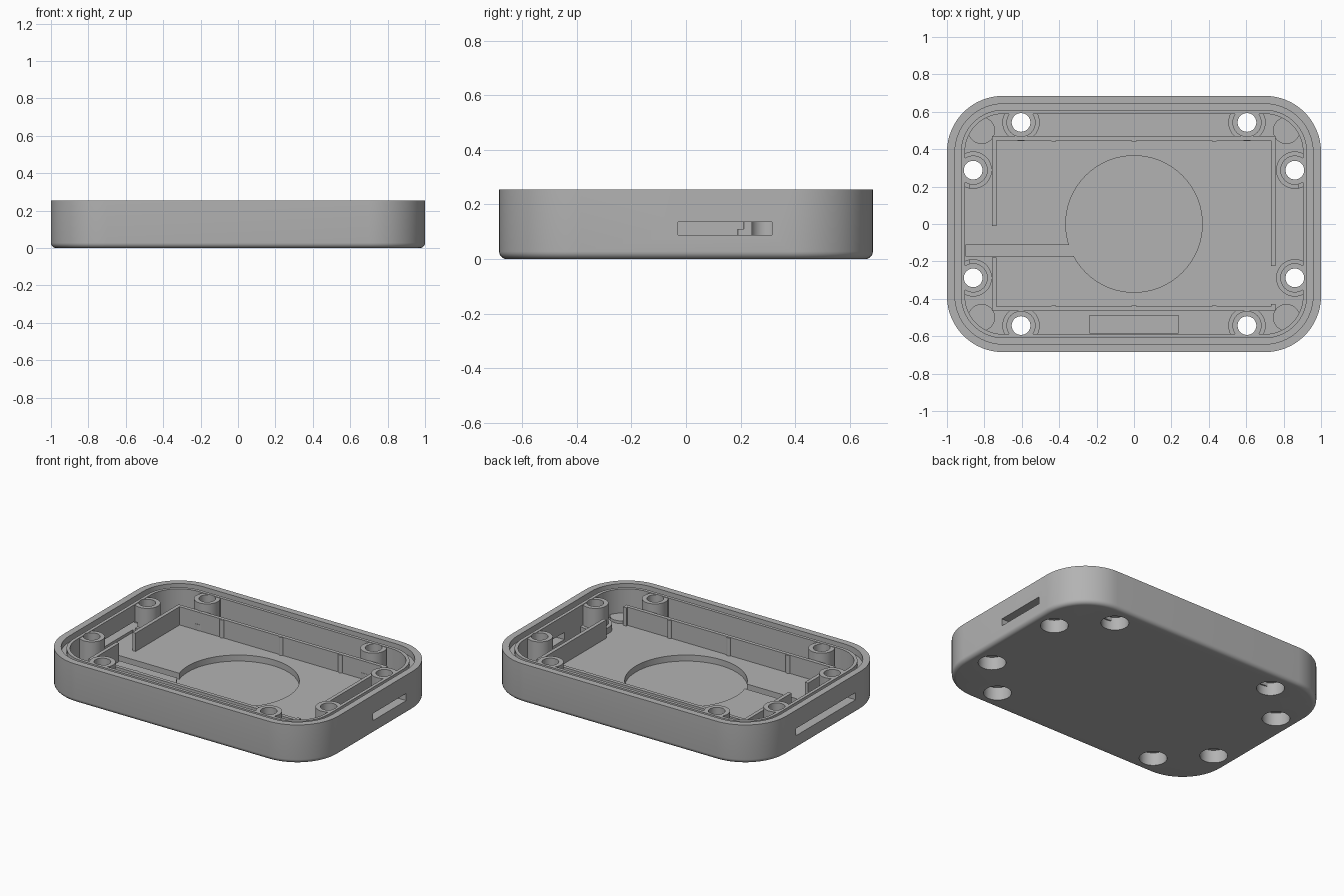
import bpy, bmesh
from math import sin, cos, pi

if "Cube" in bpy.data.objects:
    bpy.data.objects.remove(bpy.data.objects["Cube"])

HX, HY, R = 1.0, 0.685, 0.3
RIM, LIP, FLOOR, THIN = 0.255, 0.245, 0.07, 0.03

grey = bpy.data.materials.new("matte grey")
grey.use_nodes = True
colour = (0.45, 0.45, 0.45, 1)
grey.diffuse_color = colour
grey.node_tree.nodes["Principled BSDF"].inputs["Base Color"].default_value = colour


def finish(name, bm):
    bmesh.ops.recalc_face_normals(bm, faces=bm.faces)
    mesh = bpy.data.meshes.new(name)
    bm.to_mesh(mesh)
    bm.free()
    mesh.materials.append(grey)
    obj = bpy.data.objects.new(name, mesh)
    bpy.context.scene.collection.objects.link(obj)
    return obj


def rounded_loft(name, profile, closed=False, steps=16):
    """Loft rounded rectangles through (inset, z) points."""
    bm = bmesh.new()
    rings = []
    for inset, z in profile:
        ring = []
        for k, (sx, sy) in enumerate([(1, 1), (-1, 1), (-1, -1), (1, -1)]):
            for i in range(steps + 1):
                a = (k + i / steps) * pi / 2
                ring.append(bm.verts.new((sx * (HX - R) + (R - inset) * cos(a),
                                          sy * (HY - R) + (R - inset) * sin(a), z)))
        rings.append(ring)
    pairs = list(zip(rings, rings[1:]))
    if closed:
        pairs.append((rings[-1], rings[0]))
    else:
        bm.faces.new(rings[0])
        bm.faces.new(rings[-1])
    n = len(rings[0])
    for a, b in pairs:
        for i in range(n):
            j = (i + 1) % n
            bm.faces.new((a[i], a[j], b[j], b[i]))
    return finish(name, bm)


def add_box(bm, x0, x1, y0, y1, z0, z1):
    verts = bmesh.ops.create_cube(bm, size=1)["verts"]
    for v in verts:
        v.co = (x1 if v.co.x > 0 else x0, y1 if v.co.y > 0 else y0, z1 if v.co.z > 0 else z0)


def add_cylinder(bm, x, y, r, z0, z1, n=48):
    made = bmesh.ops.create_cone(bm, cap_ends=True, segments=n, radius1=r, radius2=r, depth=z1 - z0)
    bmesh.ops.translate(bm, verts=made["verts"], vec=(x, y, (z0 + z1) / 2))


def solid(name, adder, *args):
    bm = bmesh.new()
    adder(bm, *args)
    return finish(name, bm)


def combine(target, tool, operation):
    mod = target.modifiers.new("combine", "BOOLEAN")
    mod.operation, mod.solver, mod.object = operation, "EXACT", tool
    graph = bpy.context.evaluated_depsgraph_get()
    target.data = bpy.data.meshes.new_from_object(target.evaluated_get(graph))
    target.modifiers.clear()
    bpy.data.objects.remove(tool)


# Tray with filleted underside, outer rim and inner lip
f = 0.028
fillet = [(f - f * sin(i * pi / 12), f - f * cos(i * pi / 12)) for i in range(7)]
tray = rounded_loft("tray", fillet + [(0, RIM), (0.043, RIM), (0.043, LIP),
                                      (0.096, LIP), (0.096, FLOOR)])

# Screw bosses: wide foot and narrower neck; low corner posts
quadrants = [(sx, sy) for sx in (-1, 1) for sy in (-1, 1)]
screws = [(sx * x, sy * y) for sx, sy in quadrants for x, y in ((0.604, 0.543), (0.86, 0.288))]
for x, y in screws:
    combine(tray, solid("foot", add_cylinder, x, y, 0.1, 0.05, 0.11), "UNION")
    combine(tray, solid("neck", add_cylinder, x, y, 0.078, 0.06, LIP - 0.003), "UNION")
for sx, sy in quadrants:
    combine(tray, solid("post", add_cylinder, sx * 0.815, sy * 0.5, 0.072, 0.05, 0.088), "UNION")

# Seal groove between rim and lip
combine(tray, rounded_loft("groove", [(0.043, 0.215), (0.043, 0.3), (0.075, 0.3), (0.075, 0.215)],
                           closed=True), "DIFFERENCE")

# Screw holes, counterbored from below
for x, y in screws:
    combine(tray, solid("bore", add_cylinder, x, y, 0.083, -0.1, 0.085), "DIFFERENCE")
    combine(tray, solid("hole", add_cylinder, x, y, 0.05, -0.1, 0.4), "DIFFERENCE")

# Round floor recess, cable channel and front pocket
combine(tray, solid("recess", add_cylinder, 0, 0, 0.365, THIN, 0.2, 96), "DIFFERENCE")
combine(tray, solid("channel", add_box, -0.9, -0.3, -0.172, -0.112, THIN, 0.2), "DIFFERENCE")
combine(tray, solid("pocket", add_box, -0.237, 0.237, -0.583, -0.49, 0.04, 0.2), "DIFFERENCE")

# Slots through the end walls
combine(tray, solid("slot", add_box, 0.88, 1.1, -0.03, 0.315, 0.088, 0.135), "DIFFERENCE")
combine(tray, solid("slot", add_box, -1.1, -0.88, -0.33, 0.29, 0.088, 0.135), "DIFFERENCE")

# Inner retaining frame with gaps and small ribs
bm = bmesh.new()
low, top, t = FLOOR - 0.01, 0.19, 0.024
for x0, x1, y0, y1 in [(-0.76, 0.757, 0.446, 0.47), (-0.76, 0.757, -0.465, -0.441),
                       (-0.76, -0.76 + t, -0.01, 0.46), (-0.76, -0.76 + t, -0.46, -0.18),
                       (0.757 - t, 0.757, -0.225, 0.46), (0.757 - t, 0.757, -0.46, -0.428)]:
    add_box(bm, x0, x1, y0, y1, low, top)
for x in (-0.43, 0, 0.43):
    for y in (0.454, -0.449):
        add_cylinder(bm, x, y, 0.017, low, top - 0.002, 16)
frame = finish("inner_frame", bm)

# Smooth curved walls, keep crisp edges
for obj in (tray, frame):
    bpy.ops.object.select_all(action="DESELECT")
    obj.select_set(True)
    bpy.context.view_layer.objects.active = obj
    bpy.ops.object.shade_smooth_by_angle(angle=pi / 6)
